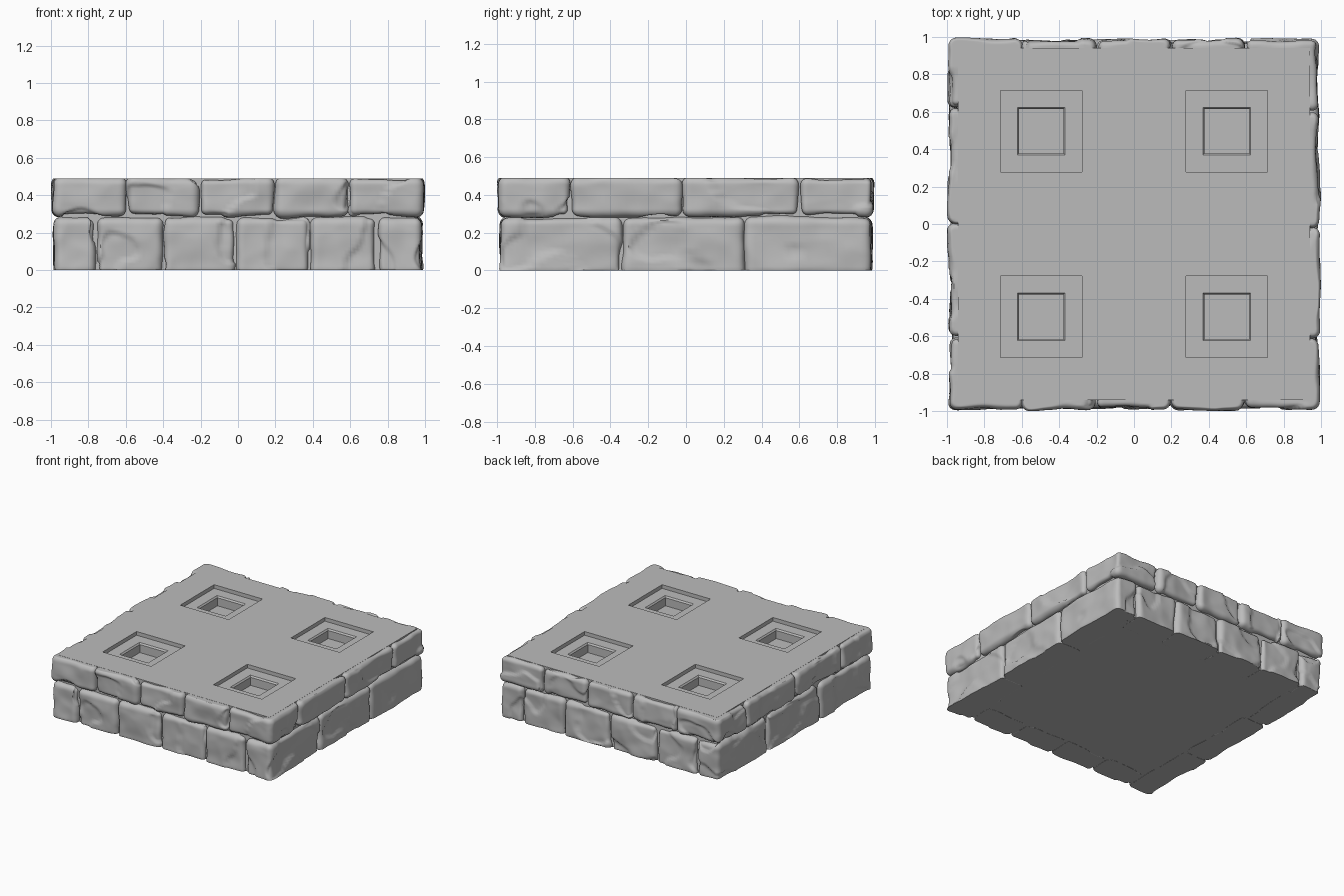
import bpy, bmesh, math, random
from mathutils import Vector, noise

random.seed(4)
cube = bpy.data.objects.get("Cube")
if cube:
    bpy.data.objects.remove(cube, do_unlink=True)

TOP, SPLIT = 0.49, 0.283      # slab height and height of the joint between courses
ROUND = 0.04                  # stone edge radius
DEPTH = 0.22                  # thickness of the stones behind the face

stone_grey = bpy.data.materials.new("stone grey")
stone_grey.use_nodes = True
stone_grey.diffuse_color = (0.5, 0.5, 0.5, 1)
stone_grey.node_tree.nodes["Principled BSDF"].inputs["Base Color"].default_value = (0.5, 0.5, 0.5, 1)


def finish(bm, name, angle):
    bmesh.ops.recalc_face_normals(bm, faces=bm.faces)
    mesh = bpy.data.meshes.new(name)
    bm.to_mesh(mesh)
    bm.free()
    mesh.materials.append(stone_grey)
    obj = bpy.data.objects.new(name, mesh)
    bpy.context.collection.objects.link(obj)
    bpy.ops.object.select_all(action="DESELECT")
    obj.select_set(True)
    bpy.context.view_layer.objects.active = obj
    bpy.ops.object.shade_smooth_by_angle(angle=math.radians(angle))
    return obj


def smoothstep(a, b, v):
    t = min(1, max(0, (v - a) / (b - a)))
    return t * t * (3 - 2 * t)


def roughness(p):
    # broad swells, shallow hammered dimples and chipped ledges
    swell = 0.010 * noise.noise(p * 4) + 0.005 * noise.noise(p * 11)
    dimple = 0.016 * (noise.voronoi(p * 5)[0][0] - 0.45)
    ledge = smoothstep(0.12, 0.18, noise.noise(p * 3.2) + 0.15 * noise.noise(p * 9))
    return swell + dimple - 0.013 * ledge


def clamp(v, lo, hi):
    return max(lo, min(hi, v))


def stone(name, lo, hi):
    # rounded block with a rough surface, cut flat at the ground and at the slab
    lo, hi = Vector(lo), Vector(hi)
    centre, half = (lo + hi) / 2, (hi - lo) / 2 - Vector((0.002, 0.002, 0.002))
    shift = Vector([random.uniform(-40, 40) for _ in range(3)])
    bm = bmesh.new()
    bmesh.ops.create_cube(bm, size=2)
    bmesh.ops.subdivide_edges(bm, edges=bm.edges, cuts=23, use_grid_fill=True)
    for v in bm.verts:
        # crowd the grid toward the edges, then round the box
        p = Vector([h * (t + math.sin(t * math.pi / 2)) / 2 for h, t in zip(half, v.co)])
        core = Vector([clamp(c, r - h, h - r) for c, h, r in zip(p, half, [ROUND] * 3)])
        out = (p - core).normalized()
        p = centre + core + out * ROUND
        p += out * roughness(p + shift)
        p.x, p.y = clamp(p.x, -1, 1), clamp(p.y, -1, 1)
        p.z = clamp(p.z, 0, TOP - 0.001)
        # keep the hidden inner part clear of the sockets
        if max(abs(p.x), abs(p.y)) < 0.8:
            p.z = min(p.z, 0.3)
        v.co = p
    finish(bm, name, 50)


def course(name, z0, z1, reach, front, back, right, left):
    # front and back rows own the corner stones; side rows fill between them
    for label, joints, s in (("front", front, -1), ("back", back, 1)):
        xs = [-reach] + joints + [reach]
        for i, (a, b) in enumerate(zip(xs, xs[1:])):
            inner = s * (reach - DEPTH)
            if i == 0:
                inner = left[0] if s < 0 else left[-1]
            elif i == len(xs) - 2:
                inner = right[0] if s < 0 else right[-1]
            y0, y1 = sorted((s * reach, inner))
            stone(f"{name}_{label}_stone_{i + 1}", (a, y0, z0), (b, y1, z1))
    for label, joints, s in (("left", right, 1), ("right", left, -1)):
        for i, (a, b) in enumerate(zip(joints, joints[1:])):
            x0, x1 = sorted((s * reach, s * (reach - DEPTH)))
            stone(f"{name}_{label}_stone_{i + 1}", (x0, a, z0), (x1, b, z1))


course("lower", -0.03, SPLIT, 0.983,
       [-0.76, -0.4, -0.01, 0.385, 0.745], [-0.78, -0.41, 0, 0.41, 0.78],
       [-0.34, 0.31], [-0.33, 0.34])
course("upper", SPLIT, TOP + 0.008, 0.992,
       [-0.595, -0.21, 0.195, 0.59], [-0.6, -0.2, 0.2, 0.59],
       [-0.61, -0.02, 0.6], [-0.6, 0, 0.62])

# Slab: a gridded top whose four square cells become stepped sockets
bm = bmesh.new()
EDGE = 0.942
lines = [-EDGE, -0.713, -0.279, 0.279, 0.713, EDGE]
grid = [[bm.verts.new((x, y, TOP)) for x in lines] for y in lines]
sockets = []
for j in range(5):
    for i in range(5):
        f = bm.faces.new((grid[j][i], grid[j][i + 1], grid[j + 1][i + 1], grid[j + 1][i]))
        if i in (1, 3) and j in (1, 3):
            sockets.append(f)
rim = [e for e in bm.edges if e.is_boundary]
skirt = bmesh.ops.extrude_edge_only(bm, edges=rim)["geom"]
for v in skirt:
    if isinstance(v, bmesh.types.BMVert):
        v.co.z = 0.001
bmesh.ops.holes_fill(bm, edges=[e for e in bm.edges if e.is_boundary], sides=0)
bm.normal_update()


def sink(faces, depth):
    for f in faces:
        new = bmesh.ops.extrude_face_region(bm, geom=[f])["geom"]
        bmesh.ops.translate(bm, vec=(0, 0, -depth),
                            verts=[g for g in new if isinstance(g, bmesh.types.BMVert)])
        bm.faces.remove(f) if f.is_valid else None
        yield next(g for g in new if isinstance(g, bmesh.types.BMFace))


floors = list(sink(sockets, 0.03))
bm.normal_update()
bmesh.ops.inset_individual(bm, faces=floors, thickness=0.126)
bmesh.ops.inset_individual(bm, faces=floors, thickness=0.013, depth=-0.012)
list(sink(floors, 0.065))
finish(bm, "slab_with_sockets", 20)
